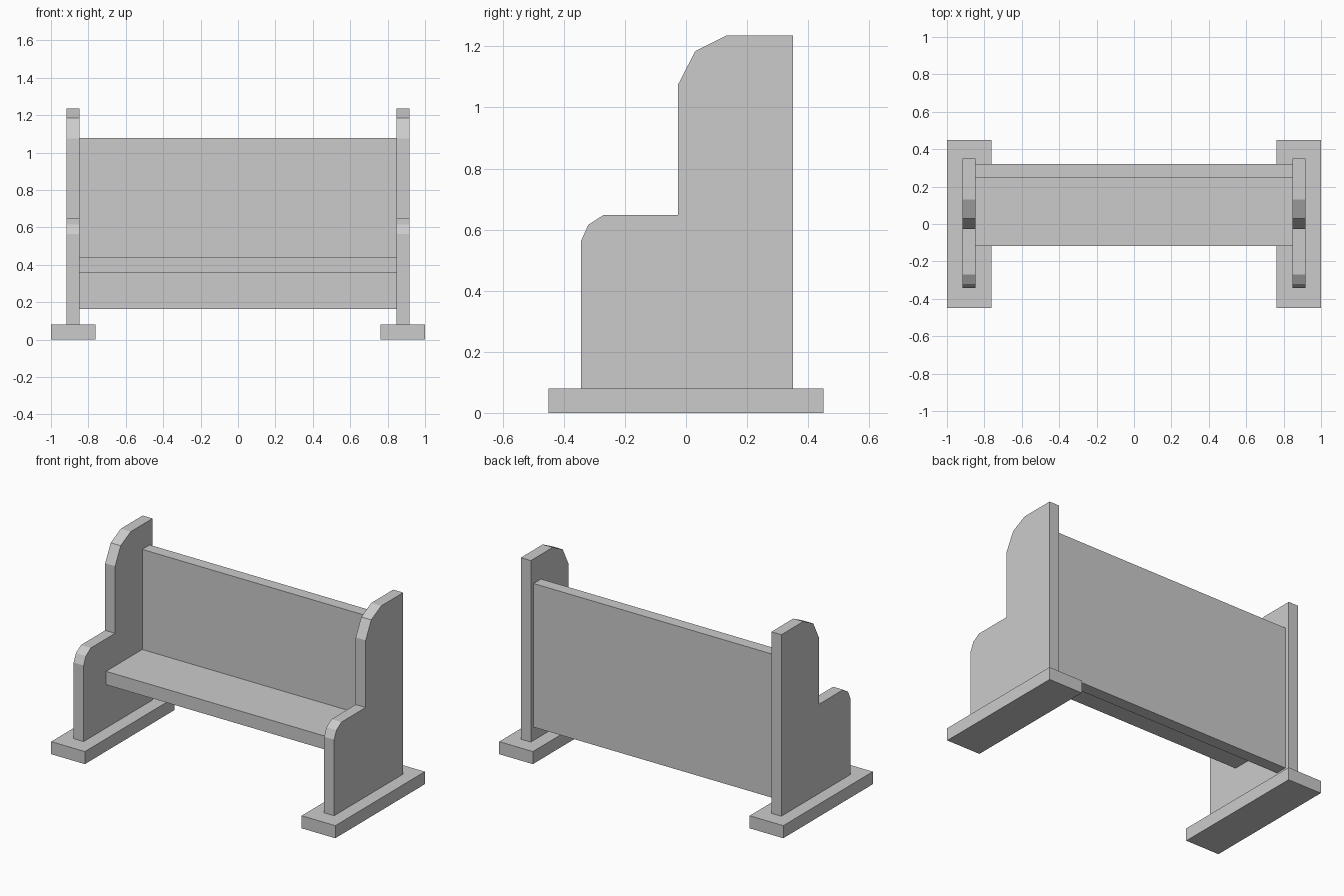
import bpy
import bmesh

if "Cube" in bpy.data.objects:
    bpy.data.objects.remove(bpy.data.objects["Cube"])


def prism(name, profile, x0, x1):
    """Extrude a (y, z) profile along x from x0 to x1."""
    bm = bmesh.new()
    face = bm.faces.new([bm.verts.new((x0, y, z)) for y, z in profile])
    ext = bmesh.ops.extrude_face_region(bm, geom=[face])
    verts = [v for v in ext["geom"] if isinstance(v, bmesh.types.BMVert)]
    bmesh.ops.translate(bm, verts=verts, vec=(x1 - x0, 0, 0))
    bmesh.ops.recalc_face_normals(bm, faces=bm.faces[:])
    mesh = bpy.data.meshes.new(name)
    bm.to_mesh(mesh)
    bm.free()
    obj = bpy.data.objects.new(name, mesh)
    bpy.context.collection.objects.link(obj)
    return obj


def rect(y0, y1, z0, z1):
    return [(y0, z0), (y1, z0), (y1, z1), (y0, z1)]


# Stepped end panel outline with chamfered armrest and top corners
END_PROFILE = [
    (-0.343, 0.08), (0.351, 0.08), (0.351, 1.235), (0.131, 1.235),
    (0.03, 1.184), (-0.026, 1.075), (-0.026, 0.648), (-0.27, 0.648),
    (-0.32, 0.616), (-0.343, 0.564),
]

# Feet and end panels on both sides
for side, s in (("left", -1), ("right", 1)):
    prism(f"{side}_foot", rect(-0.45, 0.45, 0, 0.08), s * 0.763, s * 1.0)
    prism(f"{side}_end_panel", END_PROFILE, s * 0.847, s * 0.917)

# Seat and backrest boards spanning between the end panels
prism("seat", rect(-0.117, 0.247, 0.356, 0.441), -0.847, 0.847)
prism("backrest", rect(0.247, 0.322, 0.164, 1.078), -0.847, 0.847)
